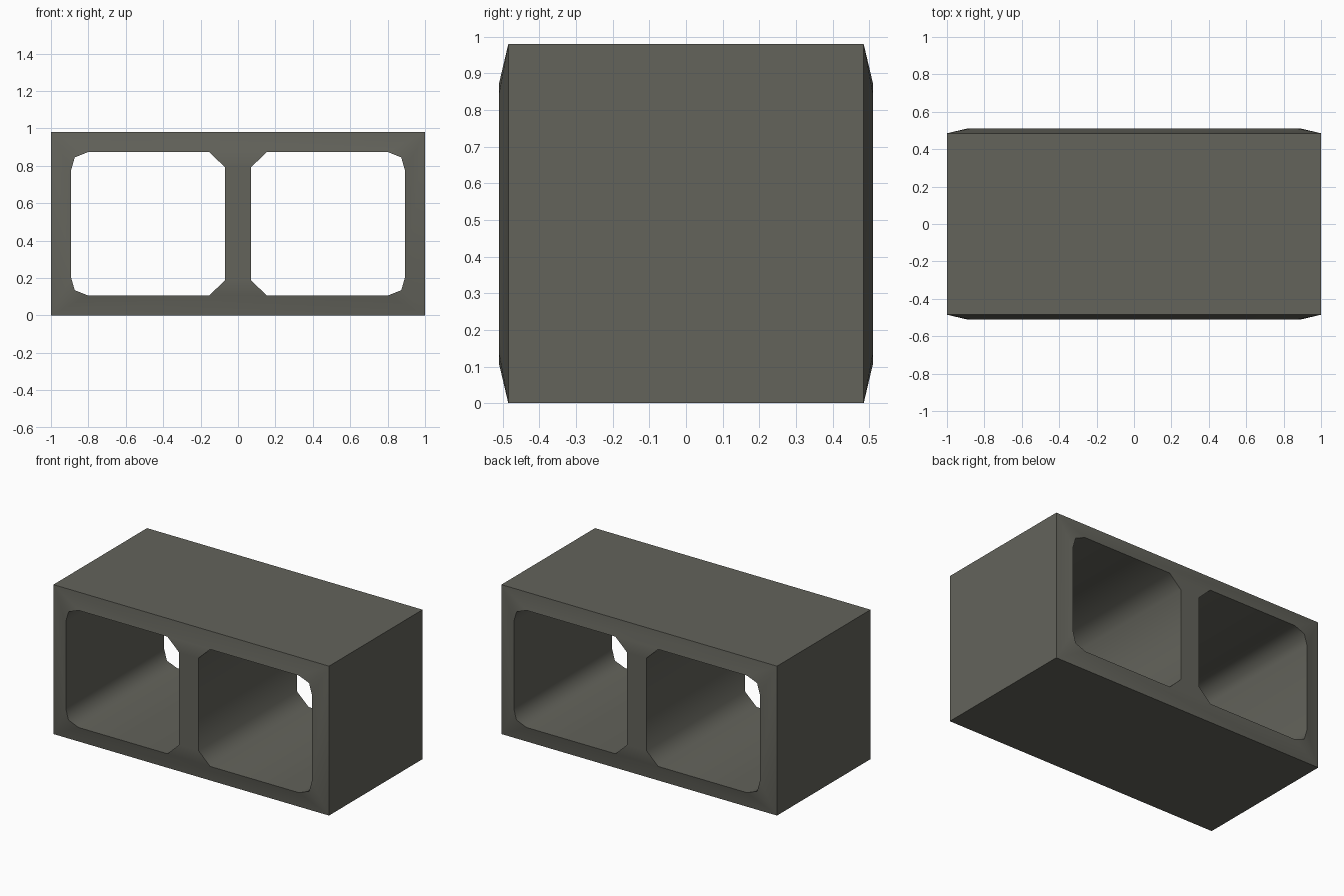
import bpy, bmesh, math

if "Cube" in bpy.data.objects:
    bpy.data.objects.remove(bpy.data.objects["Cube"])

HEIGHT = 0.98
OUTER_Y, INNER_Y = 0.485, 0.51   # end faces bulge slightly towards the holes

mat = bpy.data.materials.new("concrete grey")
mat.diffuse_color = (0.125, 0.125, 0.105, 1)
mat.use_nodes = True
mat.node_tree.nodes["Principled BSDF"].inputs["Base Color"].default_value = mat.diffuse_color

# Upper half of the right-hand hole, from the web to the outer wall
upper = [(0.07, 0.793), (0.155, 0.874), (0.80, 0.874), (0.873, 0.845), (0.893, 0.775)]
right_hole = upper + [(x, HEIGHT - z) for x, z in reversed(upper)]
left_hole = [(-x, z) for x, z in right_hole]
corners = [(1, HEIGHT), (1, 0), (-1, 0), (-1, HEIGHT)]

bm = bmesh.new()


def ring(points, y):
    return [bm.verts.new((x, y, z)) for x, z in points]


# Front and back faces around the holes
ends = []
for s in (-1, 1):
    c = ring(corners, s * OUTER_Y)
    r = ring(right_hole, s * INNER_Y)
    l = ring(left_hole, s * INNER_Y)
    ends.append((c, r, l))
    # central web
    bm.faces.new([r[1], r[0], r[9], r[8], l[8], l[9], l[0], l[1]])
    # sloping top and bottom strips
    bm.faces.new([c[0], r[2], r[1], l[1], l[2], c[3]])
    bm.faces.new([c[1], r[7], r[8], l[8], l[7], c[2]])
    # side strips and corner fans
    for h, top, bottom in ((r, c[0], c[1]), (l, c[3], c[2])):
        bm.faces.new([top, h[4], h[5], bottom])
        for corner, i in ((top, 2), (top, 3), (bottom, 5), (bottom, 6)):
            bm.faces.new([corner, h[i], h[i + 1]])

# Outer walls and hole walls join the two ends
for front, back in zip(*ends):
    n = len(front)
    for i in range(n):
        j = (i + 1) % n
        bm.faces.new([front[i], front[j], back[j], back[i]])

bmesh.ops.recalc_face_normals(bm, faces=bm.faces[:])
mesh = bpy.data.meshes.new("hollow_block")
bm.to_mesh(mesh)
bm.free()
mesh.materials.append(mat)
block = bpy.data.objects.new("hollow_block", mesh)
bpy.context.collection.objects.link(block)

# Soft hole corners, sharp outer edges
bpy.context.view_layer.objects.active = block
block.select_set(True)
bpy.ops.object.shade_smooth_by_angle(angle=math.radians(60))
